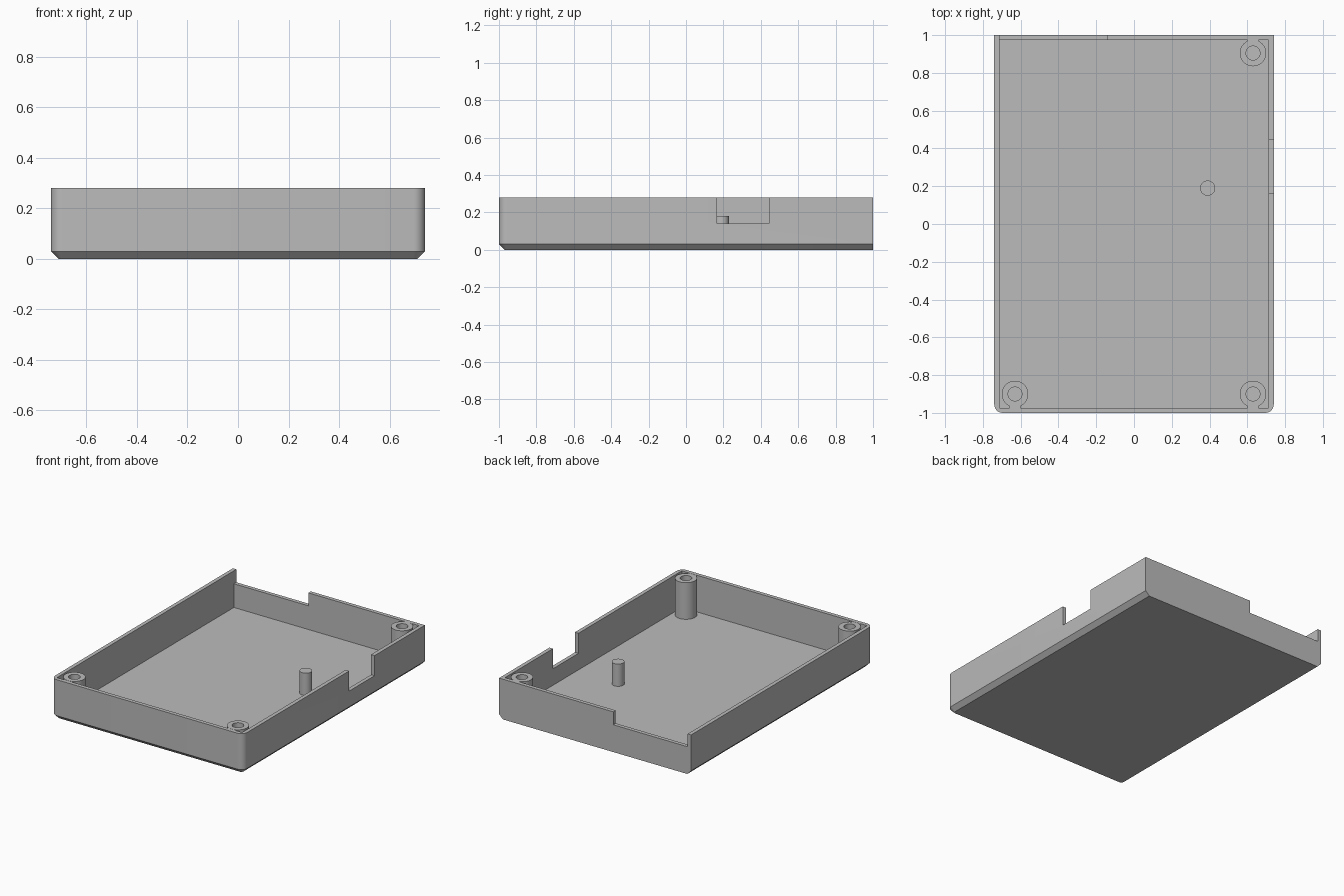
import bpy, bmesh, math

cube = bpy.data.objects.get("Cube")
if cube:
    bpy.data.objects.remove(cube, do_unlink=True)

W, L, H = 0.74, 1.0, 0.28      # half width, half length, height
WALL, FLOOR, CHAMFER, RADIUS = 0.027, 0.025, 0.03, 0.045

grey = bpy.data.materials.new("plain grey")
grey.use_nodes = True
grey.diffuse_color = (0.5, 0.5, 0.5, 1)
grey.node_tree.nodes["Principled BSDF"].inputs["Base Color"].default_value = (0.5, 0.5, 0.5, 1)


def finish(name, bm):
    bmesh.ops.recalc_face_normals(bm, faces=bm.faces)
    mesh = bpy.data.meshes.new(name)
    bm.to_mesh(mesh)
    bm.free()
    mesh.materials.append(grey)
    obj = bpy.data.objects.new(name, mesh)
    bpy.context.collection.objects.link(obj)
    return obj


def activate(obj):
    bpy.ops.object.select_all(action="DESELECT")
    obj.select_set(True)
    bpy.context.view_layer.objects.active = obj


def smooth(obj):
    activate(obj)
    bpy.ops.object.shade_smooth_by_angle(angle=math.radians(30))


def box(name, low, high):
    bm = bmesh.new()
    bmesh.ops.create_cube(bm, size=1)
    for v in bm.verts:
        v.co = [(a + b) / 2 + c * (b - a) for a, b, c in zip(low, high, v.co)]
    return finish(name, bm)


def outline(inset):
    """Plan with round front corners and square back corners."""
    r = RADIUS - inset
    pts = [(W - inset, L), (-W + inset, L)]
    for cx, start in ((-W + RADIUS, 180), (W - RADIUS, 270)):
        for i in range(9):
            a = math.radians(start + i * 90 / 8)
            pts.append((cx + r * math.cos(a), -L + RADIUS + r * math.sin(a)))
    return pts


# Tray body: chamfered base and upright sides
bm = bmesh.new()
rings = [[bm.verts.new((x, y, z)) for x, y in outline(inset)]
         for inset, z in ((CHAMFER, 0), (0, CHAMFER), (0, H))]
bm.faces.new(rings[0])
bm.faces.new(rings[-1])
for lower, upper in zip(rings, rings[1:]):
    for i in range(len(lower)):
        j = (i + 1) % len(lower)
        bm.faces.new((lower[i], lower[j], upper[j], upper[i]))
tray = finish("tray", bm)

# Cavity, side port notch and back port notch
inner = W - WALL
cuts = [
    ("cavity", (-inner, -L + WALL, FLOOR), (inner, L - WALL, 1)),
    ("side_notch", (inner - 0.05, 0.165, 0.14), (1, 0.445, 1)),
    ("back_notch", (-inner, L - 0.08, 0.19), (-0.14, 1.2, 1)),
]
for name, low, high in cuts:
    cutter = box(name, low, high)
    cutter.hide_render = True
    mod = tray.modifiers.new(name, "BOOLEAN")
    mod.operation = "DIFFERENCE"
    mod.solver = "EXACT"
    mod.object = cutter
    activate(tray)
    bpy.ops.object.modifier_apply(modifier=name)
    bpy.data.objects.remove(cutter, do_unlink=True)
smooth(tray)


def lathe(name, x, y, profile, closed):
    """Turn a radius and height profile about an upright axis."""
    bm = bmesh.new()
    n = 40
    loops = [[bm.verts.new((x + r * math.cos(math.tau * i / n),
                            y + r * math.sin(math.tau * i / n), z))
              for i in range(n)] for r, z in profile]
    pairs = list(zip(loops, loops[1:]))
    if closed:
        pairs.append((loops[-1], loops[0]))
    else:
        bm.faces.new(loops[0])
        bm.faces.new(loops[-1])
    for a, b in pairs:
        for i in range(n):
            j = (i + 1) % n
            bm.faces.new((a[i], a[j], b[j], b[i]))
    obj = finish(name, bm)
    smooth(obj)


# Hollow screw posts, each joined to the nearest end wall by a web
base = FLOOR - 0.005
for name, x, y in (("front_right", -0.63, -0.9), ("front_left", 0.63, -0.9),
                   ("back_left", 0.63, 0.905)):
    # x sign follows the model's own left and right
    lathe(name + "_screw_post", x, y,
          [(0.07, base), (0.07, H), (0.037, H), (0.037, base)], True)
    near, far = sorted((math.copysign(0.962, y), math.copysign(0.98, y)))
    box(name + "_web", (x - 0.03, near, base), (x + 0.03, far, H - 0.001))

# Locating pin
lathe("locating_pin", 0.39, 0.19, [(0.04, base), (0.04, 0.18)], False)
